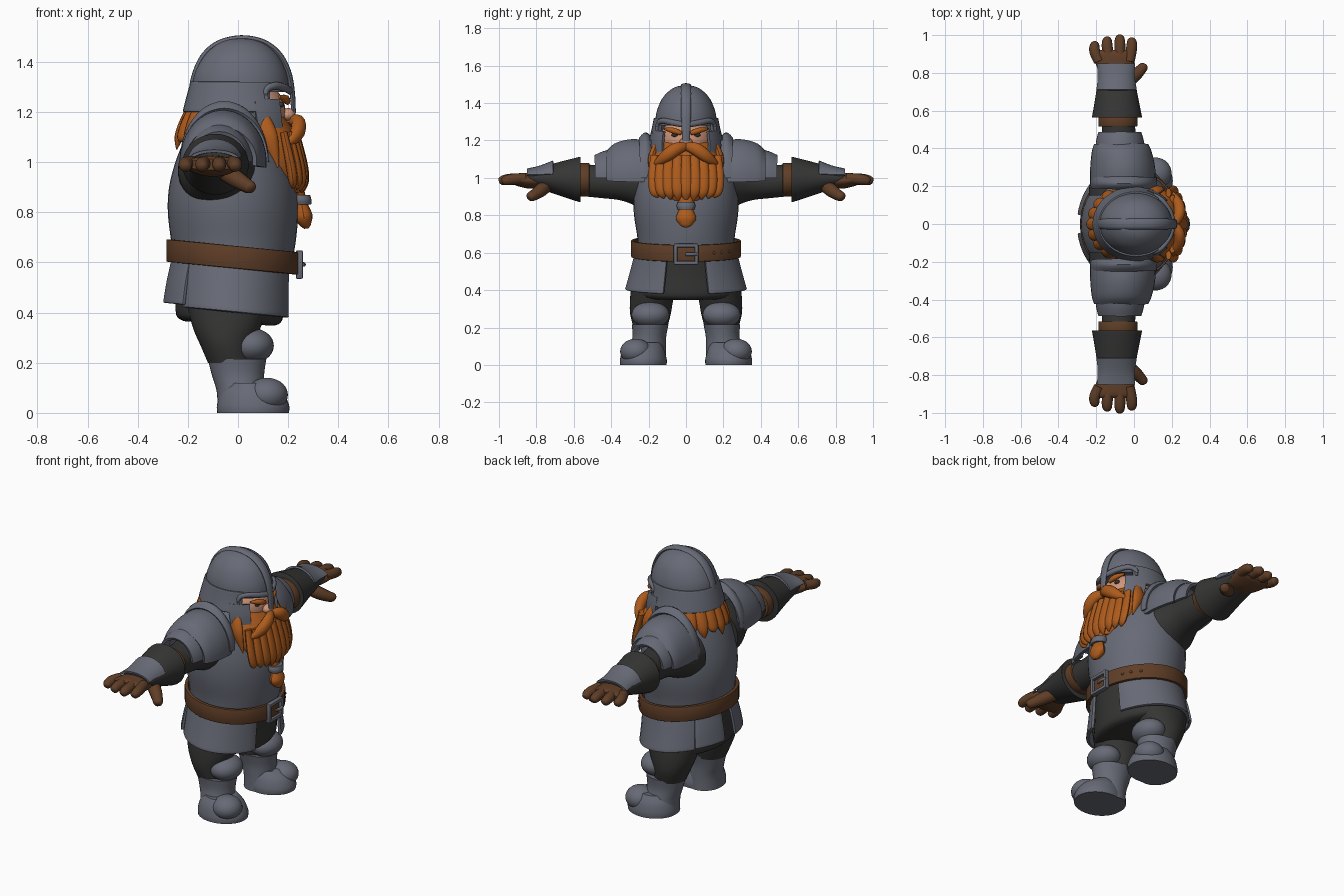
import bpy, bmesh, math
from mathutils import Vector


def material(name, rgb):
    m = bpy.data.materials.new(name)
    m.diffuse_color = (*rgb, 1)
    return m


STEEL = material("steel", (0.135, 0.145, 0.18))
DARK = material("dark cloth", (0.036, 0.036, 0.035))
LEATHER = material("brown leather", (0.115, 0.048, 0.02))
HAIR = material("orange hair", (0.42, 0.105, 0.012))
SKIN = material("skin", (0.62, 0.30, 0.19))


def finish(name, bm, mat, mirror=False, thick=0, bevel=0):
    bmesh.ops.recalc_face_normals(bm, faces=bm.faces)
    me = bpy.data.meshes.new(name)
    bm.to_mesh(me)
    bm.free()
    ob = bpy.data.objects.new(name, me)
    bpy.context.collection.objects.link(ob)
    me.materials.append(mat)
    if thick:
        s = ob.modifiers.new("thickness", 'SOLIDIFY')
        s.thickness, s.offset = thick, 0
    if bevel:
        b = ob.modifiers.new("bevel", 'BEVEL')
        b.width, b.segments = bevel, 2
    if mirror:
        m = ob.modifiers.new("mirror", 'MIRROR')
        m.use_axis = (False, True, False)
    bpy.ops.object.select_all(action='DESELECT')
    ob.select_set(True)
    bpy.context.view_layer.objects.active = ob
    bpy.ops.object.convert(target='MESH')
    bpy.ops.object.shade_smooth_by_angle(angle=math.radians(40))
    return ob


def smooth(rows, k):
    # Catmull-Rom interpolation of rows of numbers
    out = []
    for i in range(len(rows) - 1):
        p = [rows[min(max(i + d, 0), len(rows) - 1)] for d in (-1, 0, 1, 2)]
        for j in range(k):
            t = j / k
            out.append([0.5 * (2 * b + (c - a) * t + (2 * a - 5 * b + 4 * c - d) * t * t
                               + (3 * b - a - 3 * c + d) * t ** 3) for a, b, c, d in zip(*p)])
    return out + [list(rows[-1])]


def skin_rings(bm, rings, closed, cap):
    vs = [[bm.verts.new(p) for p in r] for r in rings]
    n = len(vs[0])
    for a, b in zip(vs, vs[1:]):
        for i in range(n if closed else n - 1):
            j = (i + 1) % n
            bm.faces.new((a[i], a[j], b[j], b[i]))
    if cap:
        bm.faces.new(vs[0])
        bm.faces.new(vs[-1])


def loft(name, rows, mat, axis='z', arc=None, tilt=0, k=4, n=40, **kw):
    # rows: (position on axis, centre a, centre b, radius a, radius b)
    a0, a1 = arc or (0, 360)
    count = n if not arc else max(6, int(n * (a1 - a0) / 360)) + 1
    div = n if not arc else count - 1
    rings = []
    for p, ca, cb, ra, rb in smooth(rows, k):
        ring = []
        for i in range(count):
            t = math.radians(a0 + (a1 - a0) * i / div)
            a, b = ca + ra * math.cos(t), cb + rb * math.sin(t)
            ring.append((a, b, p + tilt * a) if axis == 'z' else (a, p, b))
        rings.append(ring)
    bm = bmesh.new()
    skin_rings(bm, rings, not arc, not arc and not kw.get("thick"))
    return finish(name, bm, mat, **kw)


def tube(name, pts, mat, flat=1.0, wide=(0, 1, 0), n=12, k=5, **kw):
    # pts: (x, y, z, radius); flat squashes the section across the wide direction
    rows = smooth(pts, k)
    pos = [Vector(r[:3]) for r in rows]
    rings = []
    for i, r in enumerate(rows):
        tan = (pos[min(i + 1, len(pos) - 1)] - pos[max(i - 1, 0)]).normalized()
        w = Vector(wide)
        w = (w - tan * w.dot(tan)).normalized()
        u = tan.cross(w)
        rad = max(r[3], 0.002)
        rings.append([pos[i] + w * rad * math.cos(2 * math.pi * j / n)
                      + u * rad * flat * math.sin(2 * math.pi * j / n) for j in range(n)])
    bm = bmesh.new()
    skin_rings(bm, rings, True, True)
    return finish(name, bm, mat, **kw)


def ball(name, c, r, mat, **kw):
    bm = bmesh.new()
    bmesh.ops.create_uvsphere(bm, u_segments=28, v_segments=18, radius=1)
    for v in bm.verts:
        v.co = Vector([c[i] + v.co[i] * r[i] for i in range(3)])
    return finish(name, bm, mat, **kw)


def box(name, c, size, mat, **kw):
    bm = bmesh.new()
    bmesh.ops.create_cube(bm, size=1)
    for v in bm.verts:
        v.co = Vector([c[i] + v.co[i] * size[i] for i in range(3)])
    return finish(name, bm, mat, **kw)


# Torso, hips and belt
loft("breastplate", [(.58, -.02, 0, .23, .255), (.68, -.018, 0, .248, .26), (.8, -.02, 0, .26, .278),
                     (.9, -.02, 0, .255, .28), (1.0, -.02, 0, .23, .268), (1.1, -.02, 0, .19, .24),
                     (1.18, -.02, 0, .15, .19), (1.23, -.02, 0, .11, .12)], STEEL)
loft("hips", [(.6, -.02, 0, .22, .25), (.48, -.03, 0, .215, .272), (.38, -.035, 0, .212, .285),
              (.355, -.035, 0, .18, .23)], DARK, tilt=-.05)
loft("belt", [(.575, -.02, 0, .256, .284), (.665, -.02, 0, .256, .284)], LEATHER, tilt=-.1, k=1,
     n=56, thick=.02, bevel=.005)
for i, z in enumerate((.545, .638)):
    box("buckle_bar", (.245, 0, z), (.028, .13, .02), STEEL, bevel=.005)
box("buckle_side", (.245, .056, .592), (.028, .02, .1), STEEL, bevel=.005, mirror=True)
tube("buckle_prong", [(.255, -.0, .592, .009), (.262, .035, .592, .009), (.25, .062, .592, .009)],
     STEEL, wide=(0, 0, 1))
for y in (.15, .19, .23):
    x = -.02 + .264 * math.sqrt(1 - (y / .292) ** 2)
    ball("belt_rivet", (x, y, .62 - .1 * x), (.008, .008, .008), LEATHER)

# Armoured skirt
loft("skirt_side", [(.61, -.02, 0, .235, .262), (.5, -.025, 0, .237, .29), (.4, -.027, 0, .24, .318)],
     STEEL, arc=(22, 142), tilt=-.1, thick=.018, bevel=.004, mirror=True)
loft("skirt_back", [(.6, -.02, 0, .238, .26), (.5, -.03, 0, .25, .29), (.41, -.033, 0, .262, .31)],
     STEEL, arc=(134, 171), tilt=-.1, thick=.016, bevel=.004, mirror=True)

# Legs and boots
loft("trouser_leg", [(.45, -.04, .17, .17, .12), (.34, -.045, .185, .135, .115),
                     (.27, -.045, .19, .105, .108), (.2, -.03, .19, .09, .09)], DARK, mirror=True)
ball("knee_guard", (.055, .19, .268), (.088, .102, .07), STEEL, mirror=True)
loft("boot_shaft", [(.215, -.004, .192, .117, .098), (.15, .0, .196, .104, .09),
                    (.08, .01, .205, .094, .098), (0, .012, .212, .096, .108)], STEEL, mirror=True)
loft("boot_foot", [(0, .06, .228, .143, .124), (.03, .06, .228, .144, .125),
                   (.08, .055, .228, .125, .112), (.12, .045, .225, .085, .09)], STEEL, mirror=True)
ball("boot_toe", (.115, .268, .072), (.084, .084, .068), STEEL, mirror=True)

# Arms
loft("sleeve", [(.15, -.075, .965, .165, .15), (.22, -.075, .965, .158, .14), (.29, -.08, .975, .125, .115),
                (.36, -.08, .98, .1, .098), (.45, -.08, .98, .09, .088), (.58, -.085, .99, .088, .085)],
     DARK, axis='y', mirror=True)
loft("arm_strap", [(.515, -.085, .99, .104, .09), (.58, -.085, .99, .104, .09)], LEATHER,
     axis='y', k=1, bevel=.008, mirror=True)
loft("gauntlet", [(.565, -.09, .992, .132, .12), (.58, -.09, .992, .13, .118), (.7, -.092, .996, .108, .083),
                  (.84, -.095, 1.0, .088, .038)], DARK, axis='y', mirror=True)
loft("gauntlet_plate", [(.71, -.092, .997, .105, .09), (.78, -.094, 1.0, .096, .06),
                        (.85, -.096, 1.002, .1, .042)], STEEL, axis='y', arc=(15, 165),
     thick=.012, mirror=True)

# Shoulder plates
loft("shoulder_collar", [(.19, -.055, 1.0, .165, .21), (.215, -.055, 1.0, .17, .236),
                         (.245, -.055, 1.0, .168, .21)], STEEL, axis='y', arc=(0, 180),
     thick=.016, mirror=True)
loft("shoulder_plate", [(.22, -.06, 1.0, .165, .195), (.3, -.06, 1.0, .163, .198),
                        (.38, -.065, 1.0, .15, .175), (.42, -.068, 1.0, .135, .135)], STEEL,
     axis='y', arc=(-6, 186), thick=.018, mirror=True)
loft("upper_arm_plate", [(.38, -.072, 1.0, .125, .15), (.44, -.074, 1.0, .118, .135),
                         (.485, -.075, 1.0, .106, .115)], STEEL, axis='y', arc=(0, 180),
     thick=.016, mirror=True)

# Hands
loft("palm", [(.78, -.095, .985, .08, .04), (.84, -.1, .985, .1, .042), (.9, -.105, .99, .112, .034),
              (.92, -.105, .99, .1, .022)], LEATHER, axis='y', mirror=True)
for x0, x1, tip in ((-.185, -.208, .965), (-.13, -.142, .99), (-.075, -.075, 1.0), (-.025, -.012, .985)):
    tube("finger", [(x0, .86, .998, .028), (x1, tip - .05, .992, .029), (x1, tip - .012, .984, .023),
                    (x1, tip, .98, .01)], LEATHER, wide=(1, 0, 0), mirror=True)
tube("thumb", [(-.06, .74, .965, .035), (-.01, .775, .935, .036), (.03, .81, .91, .03),
               (.052, .835, .898, .024), (.058, .843, .893, .01)], LEATHER, wide=(1, 0, 0), mirror=True)

# Face
ball("face", (.05, 0, 1.2), (.14, .14, .13), SKIN)
ball("nose", (.2, 0, 1.19), (.03, .035, .026), SKIN)
ball("eye", (.172, .06, 1.23), (.012, .018, .011), DARK, mirror=True)
tube("eyebrow", [(.198, .025, 1.238, .01), (.19, .065, 1.252, .016), (.165, .115, 1.262, .006)],
     HAIR, wide=(0, 0, 1), mirror=True)

# Helmet
loft("helmet_dome", [(1.28, .01, 0, .194, .166), (1.35, .01, 0, .186, .158), (1.42, .012, 0, .153, .13),
                     (1.465, .012, 0, .108, .09), (1.488, .012, 0, .06, .05), (1.496, .012, 0, .003, .003)],
     STEEL)
loft("helmet_neck_guard", [(1.32, .01, 0, .19, .163), (1.26, .002, 0, .199, .175),
                           (1.2, 0, 0, .212, .19)], STEEL, arc=(52, 308), thick=.018, bevel=.004)
loft("helmet_cheek_guard", [(1.25, .002, 0, .206, .18), (1.19, .005, 0, .212, .19),
                            (1.13, .02, 0, .2, .188)], STEEL, arc=(40, 72), thick=.016, mirror=True)
tube("helmet_crest", [(.222, 0, 1.195, .02), (.216, 0, 1.28, .024), (.2, 0, 1.36, .027), (.163, 0, 1.43, .028),
                      (.1, 0, 1.478, .028), (.01, 0, 1.494, .028), (-.08, 0, 1.472, .028),
                      (-.14, 0, 1.418, .028), (-.175, 0, 1.34, .026), (-.19, 0, 1.26, .02)], STEEL, flat=.45)
tube("helmet_brow", [(.212, .0, 1.282, .015), (.19, .07, 1.295, .016), (.15, .125, 1.305, .015),
                     (.115, .15, 1.29, .013), (.112, .154, 1.25, .01)], STEEL, wide=(0, 0, 1),
     flat=.8, mirror=True)

# Beard, whiskers and moustache
loft("beard", [(1.2, .09, 0, .08, .12), (1.1, .125, 0, .115, .18), (1.0, .155, 0, .11, .17),
               (.93, .18, 0, .085, .13), (.88, .21, 0, .05, .07)], HAIR)
for y in (.0, .045, .09, .13, .165):
    s = math.sqrt(1 - (y / .2) ** 2)
    tube("beard_lock", [(.12 + .11 * s, y, 1.12, .024), (.145 + .112 * s, y * 1.04, 1.0, .032),
                        (.16 + .105 * s, y * .98, .925, .03), (.17 + .085 * s, y * .9, .87 + .15 * y, .003)],
         HAIR, flat=.6, mirror=y > 0)
for x, y, z in ((.13, .178, .98), (.11, .172, 1.05)):
    tube("whisker", [(.1, .155, 1.19, .02), (x - .005, y + .005, 1.1, .034), (x + .03, y, z, .004)],
         HAIR, wide=(1, 0, 0), flat=.6, mirror=True)
tube("moustache", [(.218, .0, 1.168, .022), (.24, .05, 1.155, .034), (.238, .1, 1.122, .034),
                   (.215, .145, 1.088, .022), (.19, .178, 1.07, .003)], HAIR, wide=(0, 0, 1),
     flat=.85, mirror=True)
loft("braid_ring", [(.832, .252, 0, .04, .045), (.85, .25, 0, .043, .05), (.87, .247, 0, .04, .045)], STEEL)
tube("braid_tail", [(.23, 0, .9, .05), (.252, 0, .84, .036), (.262, 0, .785, .054), (.27, 0, .75, .034),
                    (.272, 0, .735, .012)], HAIR, flat=.65)

# Hair below the back of the helmet
for i in range(9):
    a = math.radians(112 + 17 * i)
    c, s = math.cos(a), math.sin(a)
    tip = 1.05 + .03 * (i % 2)
    tube("back_hair_lock", [(.17 * c, .15 * s, 1.24, .035), (.21 * c, .185 * s, 1.16, .036),
                            (.235 * c, .2 * s, 1.1, .028), (.245 * c, .2 * s, tip, .003)],
         HAIR, wide=(-s, c, 0), flat=.65)
